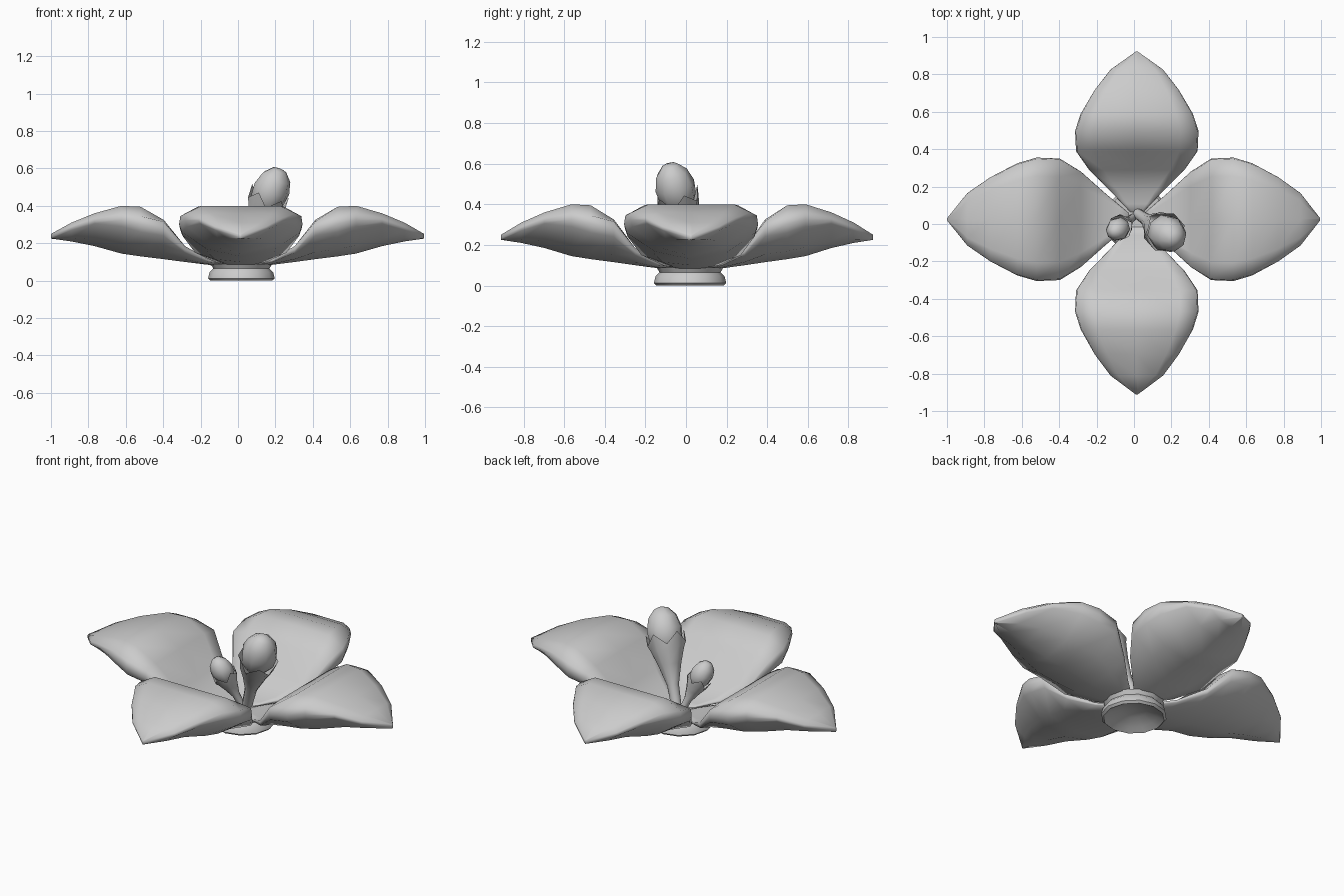
import bpy, bmesh, math
from mathutils import Vector, Matrix

if "Cube" in bpy.data.objects:
    bpy.data.objects.remove(bpy.data.objects["Cube"])

CX, CY = 0.0, 0.01


def make(name, verts, faces, matrix=Matrix(), angle=50):
    me = bpy.data.meshes.new(name)
    bm = bmesh.new()
    vs = [bm.verts.new(matrix @ Vector(v)) for v in verts]
    for f in faces:
        bm.faces.new([vs[i] for i in f])
    bmesh.ops.remove_doubles(bm, verts=bm.verts, dist=0.0005)
    bmesh.ops.recalc_face_normals(bm, faces=bm.faces)
    bm.to_mesh(me)
    bm.free()
    ob = bpy.data.objects.new(name, me)
    bpy.context.collection.objects.link(ob)
    bpy.ops.object.select_all(action='DESELECT')
    ob.select_set(True)
    bpy.context.view_layer.objects.active = ob
    bpy.ops.object.shade_smooth_by_angle(angle=math.radians(angle))
    return ob


def tube_faces(rings, n):
    return [(r * n + i, r * n + (i + 1) % n, (r + 1) * n + (i + 1) % n, (r + 1) * n + i)
            for r in range(rings - 1) for i in range(n)]


def lathe(name, profile, n, matrix=Matrix(), tooth=0.0, angle=50):
    # tooth offsets the last ring up and down to make pointed lobes
    verts = []
    for k, (r, z) in enumerate(profile):
        for i in range(n):
            a = 2 * math.pi * i / n
            dz = tooth * (1 if i % 2 else -1) if k == len(profile) - 1 else 0
            verts.append((r * math.cos(a), r * math.sin(a), z + dz))
    return make(name, verts, tube_faces(len(profile), n), matrix, angle)


# Petals: distance, half width, top height, rim height, rim thickness, keel height
STATIONS = [
    (0.02, 0.015, 0.085, 0.085, 0.01, 0.06),
    (0.09, 0.075, 0.10, 0.10, 0.01, 0.07),
    (0.17, 0.145, 0.115, 0.115, 0.015, 0.085),
    (0.29, 0.255, 0.18, 0.185, 0.035, 0.10),
    (0.40, 0.325, 0.325, 0.315, 0.075, 0.115),
    (0.52, 0.33, 0.395, 0.345, 0.085, 0.13),
    (0.62, 0.30, 0.40, 0.36, 0.07, 0.145),
    (0.76, 0.225, 0.36, 0.335, 0.03, 0.185),
    (0.88, 0.14, 0.31, 0.29, 0.02, 0.21),
    (0.985, 0.006, 0.25, 0.245, 0.015, 0.225),
]


def petal(name, degrees, length):
    verts = []
    for d, w, top, rim, thick, keel in STATIONS:
        low = rim - thick
        mid = keel + (low - keel) * 0.3
        half = [(0.7, top), (0.98, rim), (1.0, rim - thick * 0.5), (0.96, low), (0.55, mid)]
        ring = [(0, top)] + half + [(0, keel)] + [(-u, z) for u, z in reversed(half)]
        verts += [(d * length, u * w, z) for u, z in ring]
    n, rows = 12, len(STATIONS)
    faces = tube_faces(rows, n) + [tuple(range(n)), tuple(range((rows - 1) * n, rows * n))]
    m = Matrix.Translation((CX + 0.015, CY + 0.015, 0)) @ Matrix.Rotation(math.radians(degrees), 4, 'Z')
    make(name, verts, faces, m, 80)


for name, degrees, length in [("petal_right", 0, 0.995), ("petal_back", 90, 0.91),
                              ("petal_left", 180, 1.03), ("petal_front", 270, 0.95)]:
    petal(name, degrees, length)

# Flared base with a hollow underside
lathe("flower_base", [(0, 0.055), (0.07, 0.045), (0.13, 0.02), (0.165, 0.0), (0.178, 0.012),
                      (0.17, 0.045), (0.15, 0.065), (0.165, 0.09), (0.06, 0.09), (0, 0.09)], 12,
      Matrix.Translation((CX + 0.018, CY + 0.01, 0)))


# Buds: tapering stem with toothed cup and egg-shaped tip
def bud(name, foot, tip, cup_at, radius, stem):
    foot, tip = Vector(foot), Vector(tip)
    axis = tip - foot
    L = axis.length
    m = Matrix.Translation(foot) @ axis.to_track_quat('Z', 'Y').to_matrix().to_4x4()
    c = cup_at * L
    lathe(name + "_cup", [(0, 0), (stem, 0), (stem * 1.2, c * 0.4), (radius * 0.66, c * 0.72),
                          (radius * 0.95, c * 0.95), (radius * 1.1, c * 1.12)],
          10, m, radius * 0.3, 80)
    h = L - c * 0.85
    lathe(name + "_tip", [(0, L - h), (radius * 0.6, L - h * 0.93), (radius * 0.93, L - h * 0.7),
                          (radius, L - h * 0.45), (radius * 0.8, L - h * 0.2),
                          (radius * 0.4, L - h * 0.04), (0, L)], 8, m)


bud("large_bud", (0.02, 0.055, 0.09), (0.225, -0.085, 0.6), 0.62, 0.1, 0.028)
bud("small_bud", (0.0, 0.04, 0.09), (-0.115, -0.05, 0.375), 0.58, 0.062, 0.018)
